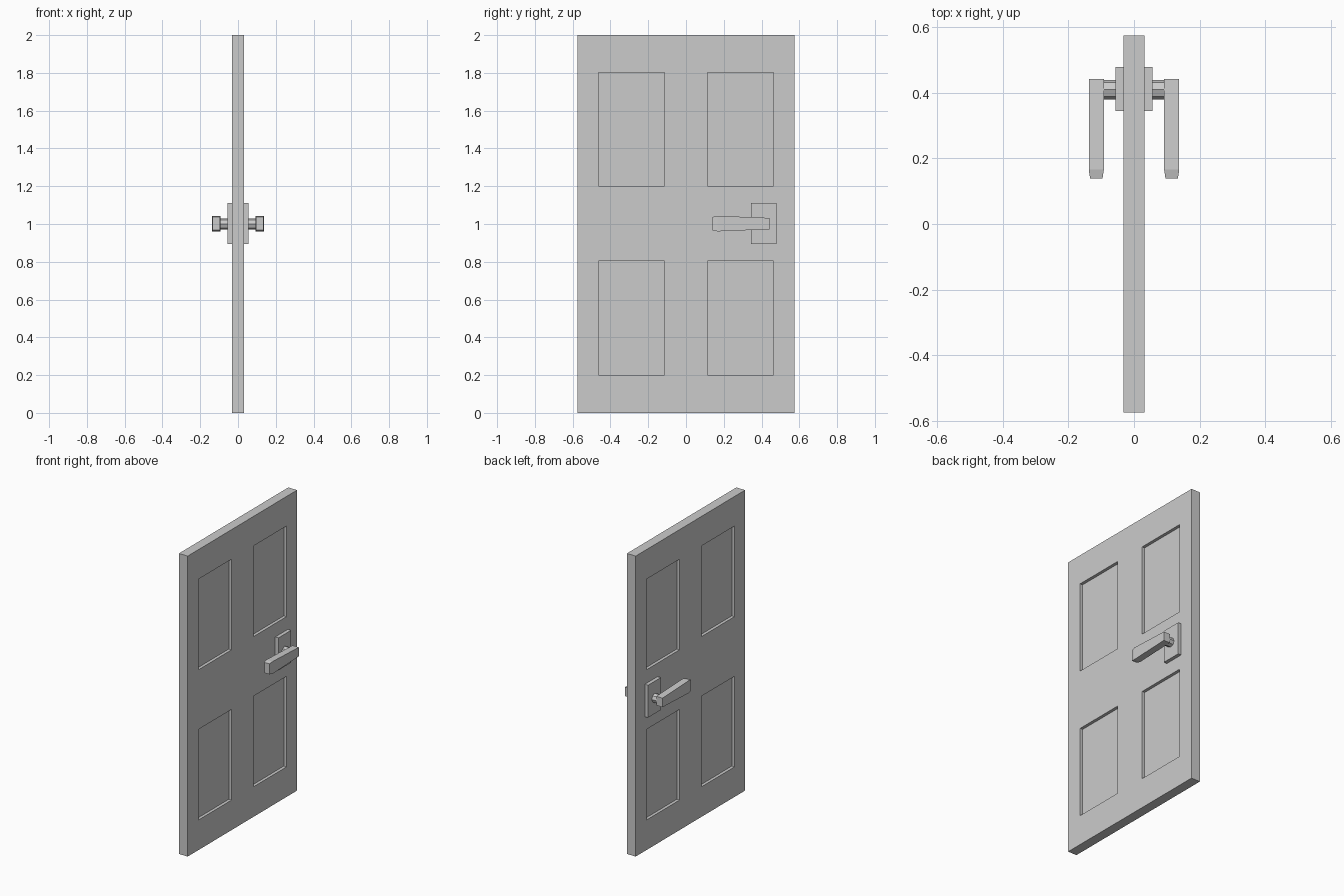
import bpy, bmesh
from mathutils import Matrix, Vector

if "Cube" in bpy.data.objects:
    bpy.data.objects.remove(bpy.data.objects["Cube"])


def finish(bm, name):
    bmesh.ops.recalc_face_normals(bm, faces=bm.faces[:])
    mesh = bpy.data.meshes.new(name)
    bm.to_mesh(mesh)
    bm.free()
    obj = bpy.data.objects.new(name, mesh)
    bpy.context.collection.objects.link(obj)
    return obj


def mirror_x(obj):
    # Repeat hardware on the other side of the door
    mod = obj.modifiers.new("both_sides", 'MIRROR')
    mod.use_axis = (True, False, False)
    mod.use_clip = False
    mod.use_mirror_merge = False


# Door leaf: gridded slab with four panels sunk into each face
HALF, DEPTH = 0.0325, 0.02
ys = [-0.575, -0.464, -0.114, 0.114, 0.464, 0.575]
zs = [0, 0.2, 0.803, 1.2, 1.803, 2]
bm = bmesh.new()
grid = [[bm.verts.new((-HALF, y, z)) for z in zs] for y in ys]
for i in range(5):
    for j in range(5):
        bm.faces.new((grid[i][j], grid[i][j + 1], grid[i + 1][j + 1], grid[i + 1][j]))
ext = bmesh.ops.extrude_face_region(bm, geom=bm.faces[:], use_keep_orig=True)
bmesh.ops.translate(bm, vec=(2 * HALF, 0, 0),
                    verts=[g for g in ext["geom"] if isinstance(g, bmesh.types.BMVert)])
bmesh.ops.recalc_face_normals(bm, faces=bm.faces[:])


def is_panel(face):
    c = face.calc_center_median()
    return (abs(abs(c.x) - HALF) < 1e-4 and 0.114 < abs(c.y) < 0.464
            and (0.2 < c.z < 0.803 or 1.2 < c.z < 1.803))


panels = [f for f in bm.faces if is_panel(f)]
for f in bmesh.ops.extrude_discrete_faces(bm, faces=panels)["faces"]:
    side = 1 if f.calc_center_median().x > 0 else -1
    bmesh.ops.translate(bm, vec=(-side * DEPTH, 0, 0), verts=f.verts[:])
finish(bm, "door_leaf")

# Handle backplate
bm = bmesh.new()
bmesh.ops.create_cube(bm, size=1)
bmesh.ops.scale(bm, vec=(0.026, 0.134, 0.216), verts=bm.verts)
bmesh.ops.translate(bm, vec=(0.043, 0.412, 1.002), verts=bm.verts)
mirror_x(finish(bm, "handle_plate"))

# Eight-sided spindle
bm = bmesh.new()
bmesh.ops.create_cone(bm, cap_ends=True, segments=8, radius1=0.03, radius2=0.03, depth=0.045,
                      matrix=Matrix.Translation(Vector((0.073, 0.41, 1.0)))
                      @ Matrix.Rotation(1.5707963, 4, 'Y'))
mirror_x(finish(bm, "handle_spindle"))

# Lever: rectangular sections widening towards a chamfered tip
bm = bmesh.new()
rings = []
for y, hx, hz in [(0.443, 0.023, 0.030), (0.166, 0.023, 0.041), (0.139, 0.019, 0.035)]:
    rings.append([bm.verts.new((0.115 + sx * hx, y, 1.002 + sz * hz))
                  for sx, sz in [(-1, -1), (1, -1), (1, 1), (-1, 1)]])
for a, b in zip(rings, rings[1:]):
    for k in range(4):
        n = (k + 1) % 4
        bm.faces.new((a[k], a[n], b[n], b[k]))
bm.faces.new(rings[0])
bm.faces.new(rings[-1])
mirror_x(finish(bm, "handle_lever"))
